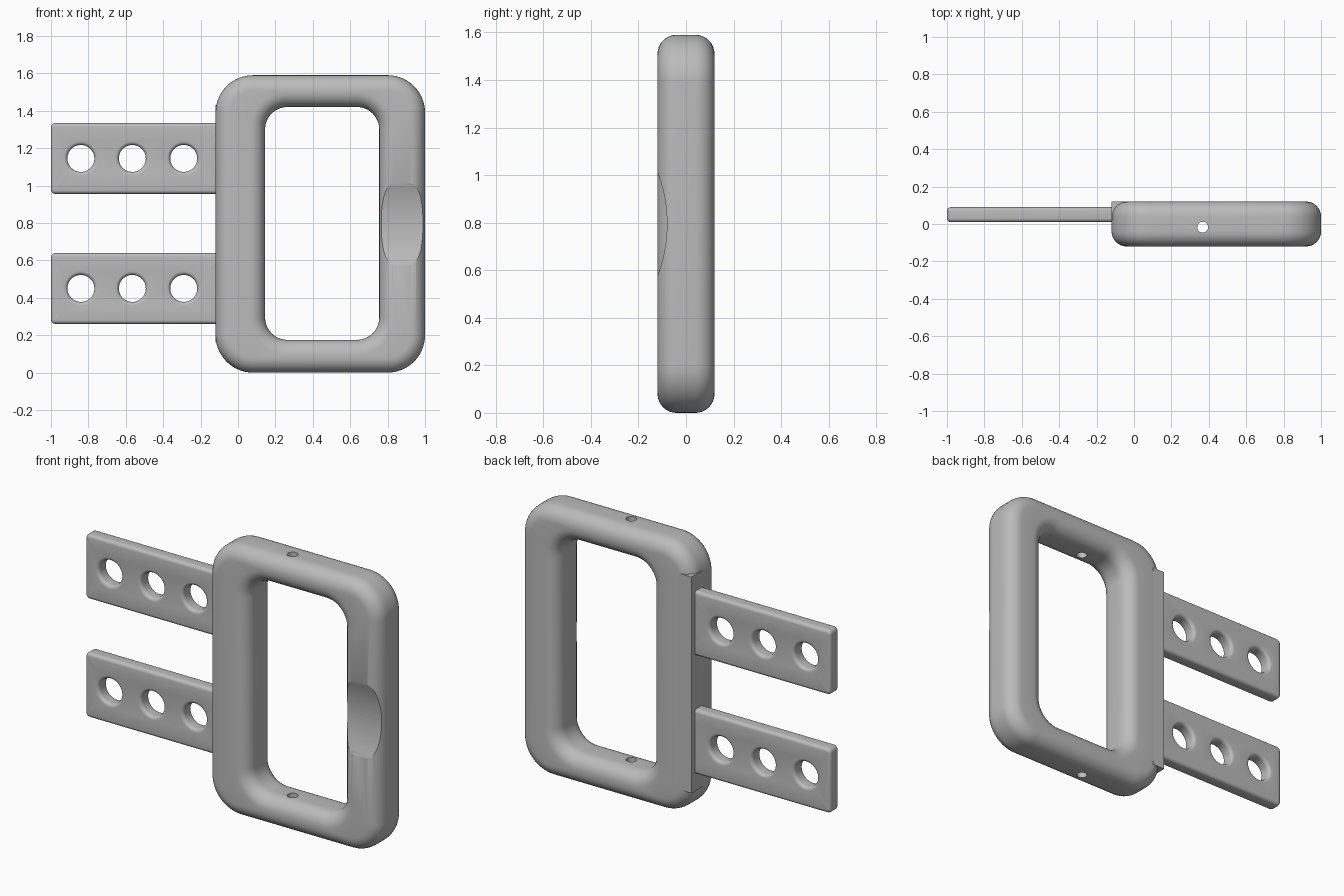
import bpy, bmesh, math
from mathutils import Vector

cube = bpy.data.objects.get("Cube")
if cube:
    bpy.data.objects.remove(cube)

grey = bpy.data.materials.new("plain grey")
grey.use_nodes = True
colour = (0.5, 0.5, 0.5, 1)
grey.diffuse_color = colour
grey.node_tree.nodes["Principled BSDF"].inputs["Base Color"].default_value = colour


def rounded_rect(x0, x1, z0, z1, r, steps=14):
    """Outline function: offset d grows the rectangle outward."""
    def outline(d):
        corners = ((x1 - r, z1 - r), (x0 + r, z1 - r), (x0 + r, z0 + r), (x1 - r, z0 + r))
        pts = []
        for k, (cx, cz) in enumerate(corners):
            for i in range(steps + 1):
                a = math.pi / 2 * (k + i / steps)
                pts.append((cx + (r + d) * math.cos(a), cz + (r + d) * math.sin(a)))
        return pts
    return outline


def circle(cx, cz, r, n=48):
    def outline(d):
        return [(cx + (r + d) * math.cos(2 * math.pi * i / n),
                 cz + (r + d) * math.sin(2 * math.pi * i / n)) for i in range(n)]
    return outline


def finish(name, bm, smooth=True):
    bmesh.ops.recalc_face_normals(bm, faces=bm.faces)
    mesh = bpy.data.meshes.new(name)
    bm.to_mesh(mesh)
    bm.free()
    mesh.materials.append(grey)
    obj = bpy.data.objects.new(name, mesh)
    bpy.context.collection.objects.link(obj)
    if smooth:
        shade(obj)
    return obj


def shade(obj):
    bpy.ops.object.select_all(action='DESELECT')
    obj.select_set(True)
    bpy.context.view_layer.objects.active = obj
    bpy.ops.object.shade_smooth_by_angle(angle=math.radians(30))


def filleted_plate(name, outer, holes, y0, y1, fillet, steps=8):
    """Plate with holes whose rims are all rounded on both faces."""
    layers = []
    for i in range(steps + 1):
        a = math.pi / 2 * i / steps
        layers.append((y0 + fillet * (1 - math.sin(a)), fillet * (1 - math.cos(a))))
    layers = layers[::-1] + [(y0 + y1 - y, inset) for y, inset in layers]
    bm = bmesh.new()
    caps = ([], [])
    for outline, sign in [(outer, -1)] + [(h, 1) for h in holes]:
        rings = [[bm.verts.new((x, y, z)) for x, z in outline(sign * inset)]
                 for y, inset in layers]
        n = len(rings[0])
        for a, b in zip(rings, rings[1:]):
            for i in range(n):
                j = (i + 1) % n
                bm.faces.new((a[i], a[j], b[j], b[i]))
        for cap, ring in zip(caps, (rings[0], rings[-1])):
            cap += [bm.edges.get((ring[i], ring[(i + 1) % n])) for i in range(n)]
    for cap, side in zip(caps, (-1, 1)):
        bmesh.ops.triangle_fill(bm, edges=cap, use_beauty=True, normal=Vector((0, side, 0)))
    return finish(name, bm)


def cylinder(name, r, length, location, axis, n):
    bm = bmesh.new()
    bmesh.ops.create_cone(bm, cap_ends=True, segments=n, radius1=r, radius2=r, depth=length)
    rot = Vector((0, 0, 1)).rotation_difference(Vector(axis)).to_matrix()
    bmesh.ops.rotate(bm, verts=bm.verts, matrix=rot)
    bmesh.ops.translate(bm, verts=bm.verts, vec=location)
    obj = finish(name, bm, False)
    obj.hide_render = True
    return obj


# Handle frame with rounded window
frame = filleted_plate("handle_frame", rounded_rect(-0.12, 1, 0, 1.59, 0.2),
                       [rounded_rect(0.145, 0.755, 0.175, 1.42, 0.12)], -0.12, 0.12, 0.08)

# Thumb scoop and vertical pin hole cut from the frame
cutters = [cylinder("scoop_cutter", 0.611, 0.8, (0.95, -0.691, 0.795), (1, 0, 0), 192),
           cylinder("pin_cutter", 0.029, 2, (0.367, -0.017, 0.795), (0, 0, 1), 32)]
for cutter in cutters:
    mod = frame.modifiers.new(cutter.name, 'BOOLEAN')
    mod.operation = 'DIFFERENCE'
    mod.solver = 'EXACT'
    mod.object = cutter
bpy.context.view_layer.update()
cut = bpy.data.meshes.new_from_object(frame.evaluated_get(bpy.context.evaluated_depsgraph_get()))
frame.modifiers.clear()
frame.data = cut
for cutter in cutters:
    bpy.data.objects.remove(cutter)
shade(frame)

# Square back edge beside the straps
bm = bmesh.new()
bmesh.ops.create_cube(bm, size=1)
bmesh.ops.scale(bm, verts=bm.verts, vec=(0.08, 0.1, 1.27))
bmesh.ops.translate(bm, verts=bm.verts, vec=(-0.08, 0.07, 0.795))
finish("square_back_edge", bm, False)

# Mounting straps with three rounded holes each
for name, z in (("lower_strap", 0.45), ("upper_strap", 1.145)):
    holes = [circle(x, z, 0.072) for x in (-0.84, -0.565, -0.29)]
    filleted_plate(name, rounded_rect(-1, -0.06, z - 0.19, z + 0.19, 0.025, 6),
                   holes, 0.01, 0.09, 0.02, 5)
